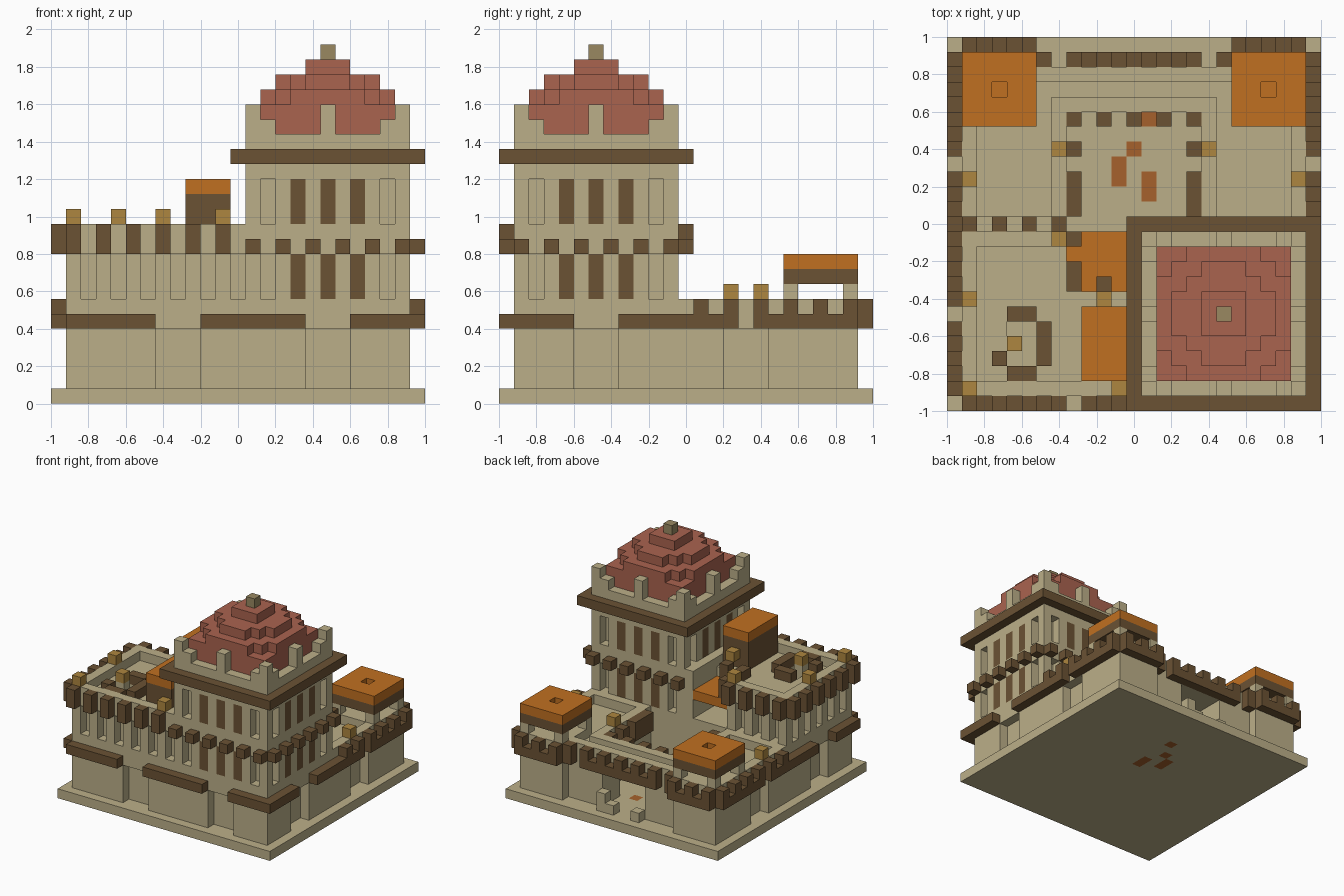
import bpy, bmesh
from mathutils import Vector

U = 0.08                      # edge of one building block
N = 25                        # blocks along each side of the plot

old = bpy.data.objects.get("Cube")
if old:
    bpy.data.objects.remove(old, do_unlink=True)


def material(name, rgb):
    m = bpy.data.materials.new(name)
    m.use_nodes = True
    m.diffuse_color = (*rgb, 1)
    m.node_tree.nodes["Principled BSDF"].inputs["Base Color"].default_value = (*rgb, 1)
    return m


sand = material("sandstone", (0.50, 0.43, 0.25))
wood = material("dark_wood", (0.147, 0.085, 0.034))
tile = material("orange_roof", (0.53, 0.16, 0.015))
clay = material("red_clay", (0.40, 0.125, 0.078))
brass = material("gold_lantern", (0.42, 0.24, 0.05))
olive = material("olive_stone", (0.32, 0.25, 0.12))
rust = material("rust_paving", (0.38, 0.12, 0.025))

blocks, colours = {}, {}


def cells(x, y, z):
    return ((i, j, k) for i in range(*x) for j in range(*y) for k in range(*z))


def box(part, mat, x, y, z):
    """Fill a range of blocks for one part."""
    colours[part] = mat
    for c in cells(x, y, z):
        blocks[c] = part


def cut(x, y, z):
    for c in cells(x, y, z):
        blocks.pop(c, None)


def one(part, mat, i, j, k, h=1):
    box(part, mat, (i, i + 1), (j, j + 1), (k, k + h))


def mirror_x(x):
    return (N - x[1], N - x[0])


# Ground slab with worn paving
box("base_slab", sand, (0, N), (0, N), (0, 1))
for x, y in (((11, 12), (15, 17)), ((13, 14), (14, 16)), ((12, 13), (17, 18)), ((13, 14), (19, 20))):
    box("paving_patches", rust, x, y, (0, 1))

# Rear wing: walls with a sunken walkway round a courtyard
box("rear_wing", sand, (1, 24), (12, 23), (1, 7))
cut((2, 23), (13, 22), (6, 7))
box("rear_wing", sand, (7, 18), (12, 21), (6, 7))
cut((8, 17), (12, 20), (1, 7))
cut((7, 18), (23, 24), (1, 7))
cut((10, 15), (20, 23), (1, 5))
box("gate_rubble", sand, (13, 15), (23, 24), (1, 2))
one("gate_rubble", sand, 14, 23, 2)
one("gate_rubble", sand, 10, 23, 1)

# Corner towers with posted canopies
for x in ((1, 6), mirror_x((1, 6))):
    box("corner_tower", sand, x, (19, 24), (1, 7))
    for i in (x[0], x[1] - 1):
        for j in (19, 23):
            one("canopy_post", sand, i, j, 7)
    box("canopy_beam", wood, x, (19, 24), (8, 9))
    box("canopy_roof", tile, x, (19, 24), (9, 10))
    mid = x[0] + 2
    cut((mid, mid + 1), (21, 22), (8, 10))
    one("canopy_fire", tile, mid, 21, 6)

# Front wing and great tower
box("front_wing", sand, (1, 13), (1, 12), (1, 12))
cut((2, 12), (2, 11), (11, 12))
box("great_tower", sand, (13, 24), (1, 12), (1, 18))
cut((14, 23), (2, 11), (17, 18))

# Wall bays: tall recesses at ground level
for x in ((7, 10), (17, 20)):
    cut(x, (1, 2), (1, 5))
for y in ((5, 8), (15, 18)):
    cut((1, 2), y, (1, 5))
    cut((23, 24), y, (1, 5))

# Narrow niches along the front wing
for n in range(2, 13, 2):
    cut((n, n + 1), (1, 2), (7, 10))
    if n < 12:
        cut((1, 2), (n, n + 1), (7, 10))
for n in range(2, 8, 2):
    cut((n, n + 1), (11, 12), (7, 10))

# Great tower niches, with the middle three shuttered
for z in ((7, 10), (12, 15)):
    for n in range(2, 11, 2):
        faces = [((n + 12, n + 13), (1, 2)), ((23, 24), (n, n + 1)), ((n + 12, n + 13), (11, 12))]
        if z[0] > 7:
            faces.append(((13, 14), (n, n + 1)))
        for x, y in faces:
            cut(x, y, z)
            if 4 <= n <= 8:
                box("tower_shutters", wood, x, y, z)

# Timber bands at first floor level
for x in ((1, 7), (10, 17), (20, 25)):
    box("timber_band", wood, x, (0, 1), (5, 6))
for y in ((1, 5), (8, 15), (18, 24)):
    box("timber_band", wood, (0, 1), y, (5, 6))
    box("timber_band", wood, (24, 25), y, (5, 6))
for x in ((1, 6), mirror_x((1, 6))):
    box("timber_band", wood, x, (24, 25), (5, 6))
box("timber_band", wood, (8, 17), (23, 24), (5, 6))

# Rear battlements, outside and round the courtyard
for n in range(13, 24, 2):
    one("rear_merlons", wood, 0, n, 5, 2)
    one("rear_merlons", wood, 24, n, 5, 2)
for n in (1, 3, 5, 19, 21, 23):
    one("rear_merlons", wood, n, 24, 5, 2)
for n in range(6, 19, 2):
    one("rear_merlons", wood, n, 23, 5, 2)
for n in range(8, 17, 2):
    one("courtyard_merlons", wood, n, 19, 5, 2)
for n in (13, 14, 15, 17):
    one("courtyard_merlons", wood, 8, n, 5, 2)
    one("courtyard_merlons", wood, 16, n, 5, 2)

# Front wing battlements and tower corbels
for n in range(1, 12, 2):
    one("wing_merlons", wood, n, 0, 10, 2)
    one("wing_merlons", wood, 0, n, 10, 2)
    if n < 8:
        one("wing_merlons", wood, n, 12, 10, 2)
    one("tower_corbels", wood, n + 12, 0, 10)
    one("tower_corbels", wood, n + 12, 12, 10)
    one("tower_corbels", wood, 24, n, 10)

# Porch opening on the courtyard with its lower roof
cut((8, 12), (8, 12), (7, 12))
box("porch_roof", tile, (8, 12), (8, 12), (9, 10))
for i, j in ((8, 11), (8, 9), (8, 8), (10, 8)):
    one("porch_merlons", wood, i, j, 10, 2)

# Roof hut and light well on the front wing
box("hut_walls", wood, (9, 12), (2, 7), (11, 14))
box("hut_roof", tile, (9, 12), (2, 7), (14, 15))
cut((4, 6), (3, 6), (8, 11))
for x, y in (((4, 6), (6, 7)), ((6, 7), (3, 6)), ((4, 6), (2, 3)), ((3, 4), (3, 4))):
    box("light_well_kerb", wood, x, y, (11, 12))
one("lantern_post", sand, 4, 4, 8, 4)

# Lanterns
for i, j in ((1, 7), (1, 1), (7, 11), (4, 4), (10, 7), (11, 1)):
    one("lanterns", brass, i, j, 12)
for i, j in ((1, 15), (7, 17), (17, 17), (23, 15)):
    one("lanterns", brass, i, j, 7)

# Tower cornice and pinnacles
ring = set(cells((12, 25), (0, 13), (16, 17))) - set(cells((13, 24), (1, 12), (16, 17)))
for i, j, k in ring:
    one("tower_cornice", wood, i, j, k)
for i in (13, 18, 23):
    for j in (1, 6, 11):
        if (i, j) != (18, 6):
            one("tower_pinnacles", sand, i, j, 17, 3)
for a, b in ((1, 2), (11, 10)):
    for c, d in ((1, 2), (11, 10)):
        one("tower_pinnacles", sand, 12 + a, d, 17, 2)
        one("tower_pinnacles", sand, 12 + b, c, 17, 2)

# Stepped dome: each layer is a union of centred rectangles (half widths)
layers = (((17, 20), ((4, 4),)),
          ((20, 21), ((4, 2), (2, 4), (3, 3))),
          ((21, 22), ((3, 1), (1, 3), (2, 2))),
          ((22, 23), ((1, 1),)))
for z, rects in layers:
    for a, b in rects:
        box("dome", clay, (18 - a, 19 + a), (6 - b, 7 + b), z)
one("dome_finial", olive, 18, 6, 23)

# Skin every part: only faces that meet open air are made
SIDES = [Vector(v) for v in ((1, 0, 0), (-1, 0, 0), (0, 1, 0), (0, -1, 0), (0, 0, 1), (0, 0, -1))]
for part, mat in colours.items():
    bm = bmesh.new()
    corners = {}
    for cell, owner in blocks.items():
        if owner != part:
            continue
        c = Vector(cell)
        for n in SIDES:
            if tuple(int(v) for v in c + n) in blocks:
                continue
            u = Vector((n.y, n.z, n.x))
            w = n.cross(u)
            quad = []
            for a, b in ((-1, -1), (1, -1), (1, 1), (-1, 1)):
                p = c + (n + a * u + b * w + Vector((1, 1, 1))) / 2
                key = tuple(round(v) for v in p)
                if key not in corners:
                    corners[key] = bm.verts.new((key[0] * U - 1, key[1] * U - 1, key[2] * U))
                quad.append(corners[key])
            bm.faces.new(quad)
    mesh = bpy.data.meshes.new(part)
    bm.to_mesh(mesh)
    bm.free()
    mesh.materials.append(mat)
    bpy.context.scene.collection.objects.link(bpy.data.objects.new(part, mesh))
